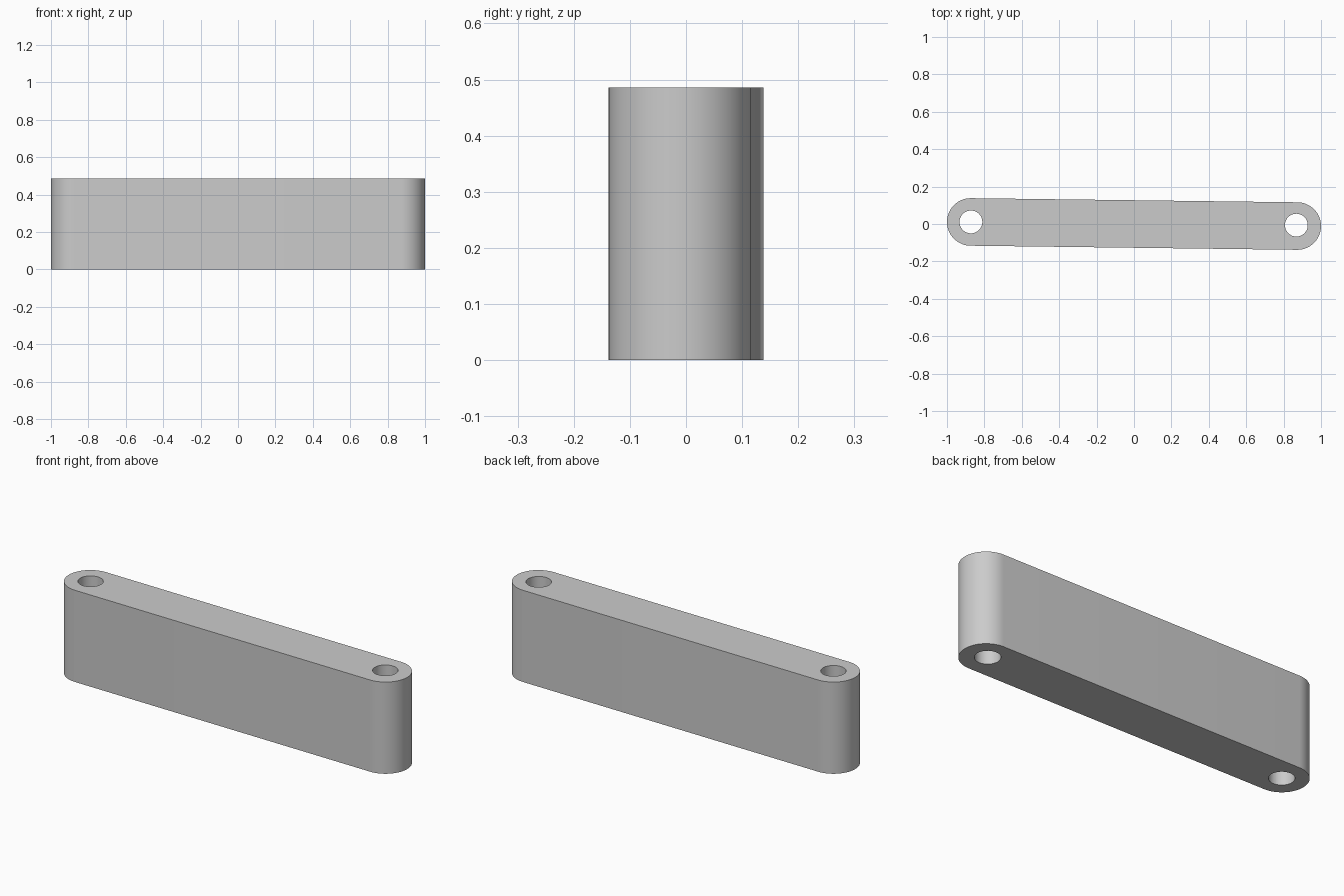
import bpy, bmesh, math
from mathutils import Vector

if "Cube" in bpy.data.objects:
    bpy.data.objects.remove(bpy.data.objects["Cube"])

HEIGHT = 0.486
END_RADIUS = 0.127
HOLE_RADIUS = 0.061
END_CENTRE = Vector((0.873, -0.011))      # the opposite end is its mirror through the origin
HOLES = [(-0.872, 0.011), (0.868, -0.006)]
STEPS = 32


def prism(name, outline, z0, z1):
    """Extrude a closed 2D outline between two heights."""
    bm = bmesh.new()
    base = bm.faces.new([bm.verts.new((x, y, z0)) for x, y in outline])
    top = bmesh.ops.extrude_face_region(bm, geom=[base], use_keep_orig=True)
    verts = [g for g in top["geom"] if isinstance(g, bmesh.types.BMVert)]
    bmesh.ops.translate(bm, verts=verts, vec=(0, 0, z1 - z0))
    bmesh.ops.recalc_face_normals(bm, faces=bm.faces)
    mesh = bpy.data.meshes.new(name)
    bm.to_mesh(mesh)
    bm.free()
    obj = bpy.data.objects.new(name, mesh)
    bpy.context.collection.objects.link(obj)
    return obj


def arc(centre, radius, start, sweep, steps):
    return [(centre[0] + radius * math.cos(start + sweep * i / steps),
             centre[1] + radius * math.sin(start + sweep * i / steps))
            for i in range(steps + 1)]


# Slightly skewed bar with round ends
tilt = math.atan2(END_CENTRE.y, END_CENTRE.x)
outline = arc(END_CENTRE, END_RADIUS, tilt - math.pi / 2, math.pi, STEPS)
outline += [(-x, -y) for x, y in outline]
bar = prism("link_bar", outline, 0, HEIGHT)

# Through holes at both ends
cutters = []
for i, centre in enumerate(HOLES):
    ring = arc(centre, HOLE_RADIUS, 0, math.tau, 48)[:-1]
    cutter = prism(f"hole_cutter_{i}", ring, -0.1, HEIGHT + 0.1)
    cutter.hide_render = True
    mod = bar.modifiers.new("pin_hole", 'BOOLEAN')
    mod.operation = 'DIFFERENCE'
    mod.solver = 'EXACT'
    mod.object = cutter
    cutters.append(cutter)

bpy.ops.object.select_all(action='DESELECT')
bpy.context.view_layer.objects.active = bar
bar.select_set(True)
for mod in list(bar.modifiers):
    bpy.ops.object.modifier_apply(modifier=mod.name)
for cutter in cutters:
    bpy.data.objects.remove(cutter)

# Smooth round walls, crisp rims
bpy.ops.object.shade_smooth_by_angle(angle=math.radians(30))
